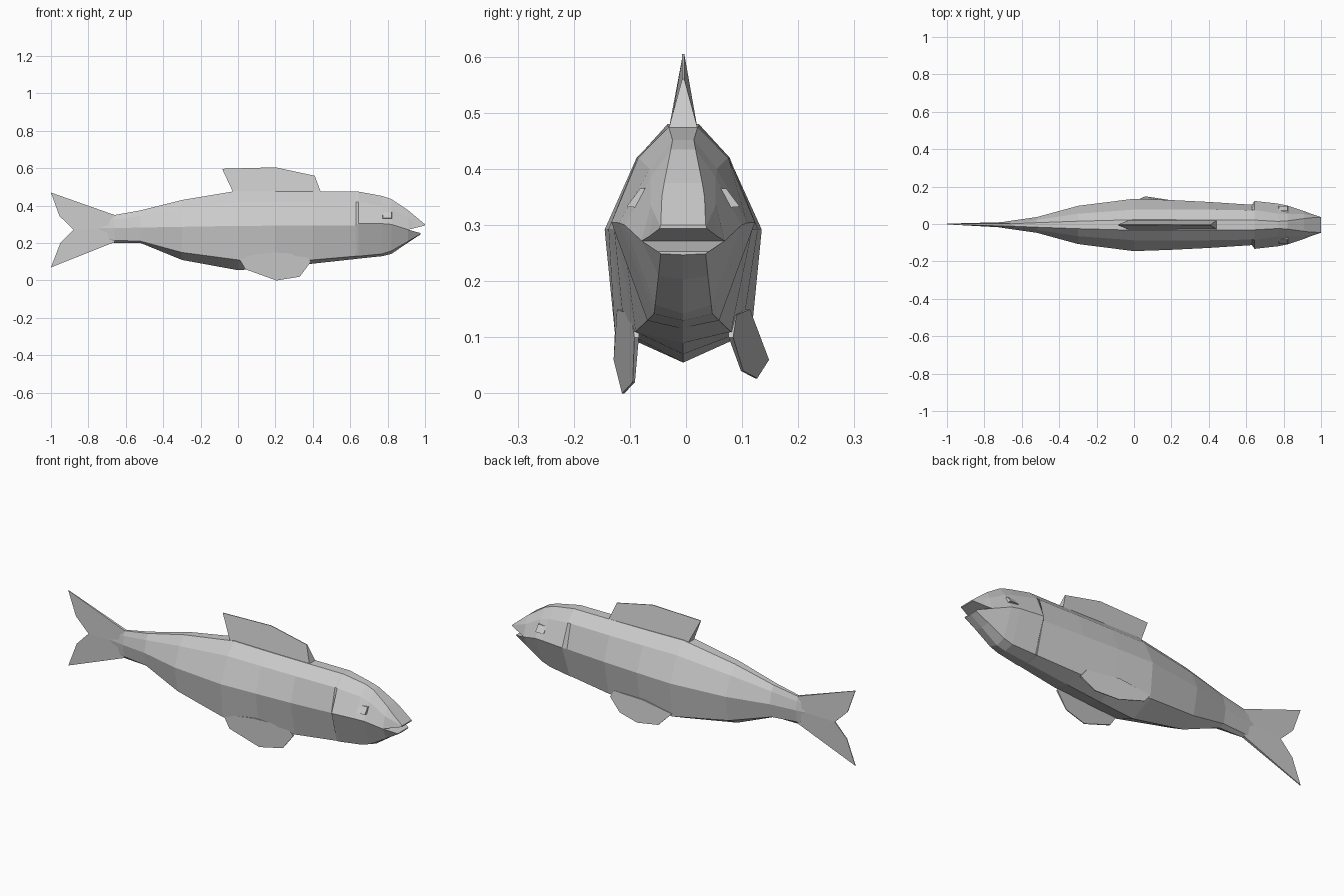
import bpy, bmesh, math
from mathutils import Vector

cube = bpy.data.objects.get("Cube")
if cube:
    bpy.data.objects.remove(cube, do_unlink=True)

GREY = bpy.data.materials.new("plain grey")
GREY.use_nodes = True
COL = (0.6, 0.6, 0.6, 1)
GREY.diffuse_color = COL
GREY.node_tree.nodes["Principled BSDF"].inputs["Base Color"].default_value = COL
Y0 = -0.005  # centre plane of the fish


def finish(name, bm):
    bmesh.ops.recalc_face_normals(bm, faces=bm.faces)
    me = bpy.data.meshes.new(name)
    bm.to_mesh(me)
    bm.free()
    me.materials.append(GREY)
    ob = bpy.data.objects.new(name, me)
    bpy.context.collection.objects.link(ob)
    return ob


def loft(name, rings, cap_start=True, cap_end=True):
    """Skin a list of closed rings that all have the same point count."""
    bm = bmesh.new()
    vs = [[bm.verts.new(p) for p in ring] for ring in rings]
    n = len(vs[0])
    for a, b in zip(vs, vs[1:]):
        for i in range(n):
            j = (i + 1) % n
            bm.faces.new((a[i], a[j], b[j], b[i]))
    if cap_start:
        bm.faces.new(vs[0])
    if cap_end:
        bm.faces.new(vs[-1])
    return finish(name, bm)


def ring(x, half):
    """Mirror a half profile of (width, z) points, top to bottom."""
    left = [(x, Y0 + w, z) for w, z in half]
    right = [(x, Y0 - w, z) for w, z in reversed(half) if w > 0]
    return left + right


def plate(name, pts, half):
    """Thin plate through (x, y, z) points; half is the half thickness per point."""
    sides = [[(x, y + s * h, z) for (x, y, z), h in zip(pts, half)] for s in (-1, 1)]
    return loft(name, sides)


# Body stations: x, then top, shoulder, side, low edge as (width, z), keel z
STATIONS = [
    (-0.78, (.002, .315), (.003, .30), (.004, .28), (.003, .25), .24),
    (-0.66, (.006, .35), (.014, .325), (.022, .28), (.012, .215), .20),
    (-0.52, (.012, .375), (.027, .345), (.042, .283), (.028, .21), .20),
    (-0.30, (.020, .43), (.060, .385), (.102, .287), (.075, .15), .11),
    (0.00, (.028, .48), (.082, .42), (.140, .292), (.122, .11), .055),
    (0.20, (.028, .477), (.083, .42), (.133, .293), (.105, .11), .07),
    (0.40, (.026, .475), (.082, .42), (.123, .293), (.085, .11), .09),
    (0.63, (.026, .475), (.078, .42), (.108, .295), (.064, .13), .115),
    (0.645, (.026, .475), (.080, .42), (.128, .305), (.064, .13), .117),
    (0.77, (.019, .452), (.060, .40), (.114, .304), (.052, .142), .13),
    (0.82, (.022, .435), (.058, .385), (.104, .30), (.050, .158), .142),
    (0.91, (.034, .375), (.058, .335), (.074, .272), (.044, .21), .203),
]
loft("body", [ring(s[0], [*s[1:5], (0, s[5])]) for s in STATIONS])

# Upper snout and lower jaw, leaving the mouth open between them
loft("upper_snout", [
    ring(.91, [(.034, .375), (.058, .335), (.074, .272)]),
    ring(.94, [(.038, .35), (.052, .322), (.062, .279)]),
    ring(1.0, [(.040, .300), (.041, .298), (.042, .294)])])
loft("lower_jaw", [
    ring(.91, [(.074, .272), (.044, .21), (0, .203)]),
    ring(.977, [(.046, .253), (.040, .249), (0, .247)])])

# Dorsal fin: broad at the base, thin along the top
plate("dorsal_fin",
      [(x, Y0, z) for x, z in [(-.03, .46), (-.03, .48), (-.085, .597), (.20, .605),
                               (.41, .56), (.442, .475), (.442, .46)]],
      [.024, .024, .002, .002, .002, .025, .025])

# Forked tail, upper and lower lobes sharing the middle line
for name, lobe in (("tail_upper_lobe", [(-.66, .35), (-1, .47), (-.955, .345), (-.88, .272), (-.66, .28)]),
                   ("tail_lower_lobe", [(-.66, .205), (-1, .07), (-.95, .20), (-.88, .272), (-.66, .28)])):
    plate(name, [(x, Y0 if x > -.7 else 0, z) for x, z in lobe], [.007, .002, .002, .003, .016])

# Pectoral fins hang from the low edge of each side
plate("right_pectoral_fin",
      [(0, -.12, .125), (.04, -.125, .06), (.205, -.112, .0), (.33, -.093, .02),
       (.39, -.088, .10), (.36, -.09, .14), (.18, -.113, .15)],
      [.006, .004, .002, .002, .004, .008, .010])
plate("left_pectoral_fin",
      [(0, .115, .125), (.06, .146, .06), (.20, .125, .027), (.32, .10, .04),
       (.39, .08, .10), (.36, .082, .14), (.18, .104, .15)],
      [.006, .002, .002, .002, .004, .008, .010])

# Eyes: small tapered blocks set on the cheeks
for name, s in (("left_eye", 1), ("right_eye", -1)):
    def eye_ring(w, h, y):
        tilt = 0.012
        return [(.798 + a * w, Y0 + s * (y - b * tilt), .349 + b * h)
                for a, b in ((-1, -1), (1, -1), (1, 1), (-1, 1))]
    loft(name, [eye_ring(.026, .018, .066), eye_ring(.024, .016, .089)])
